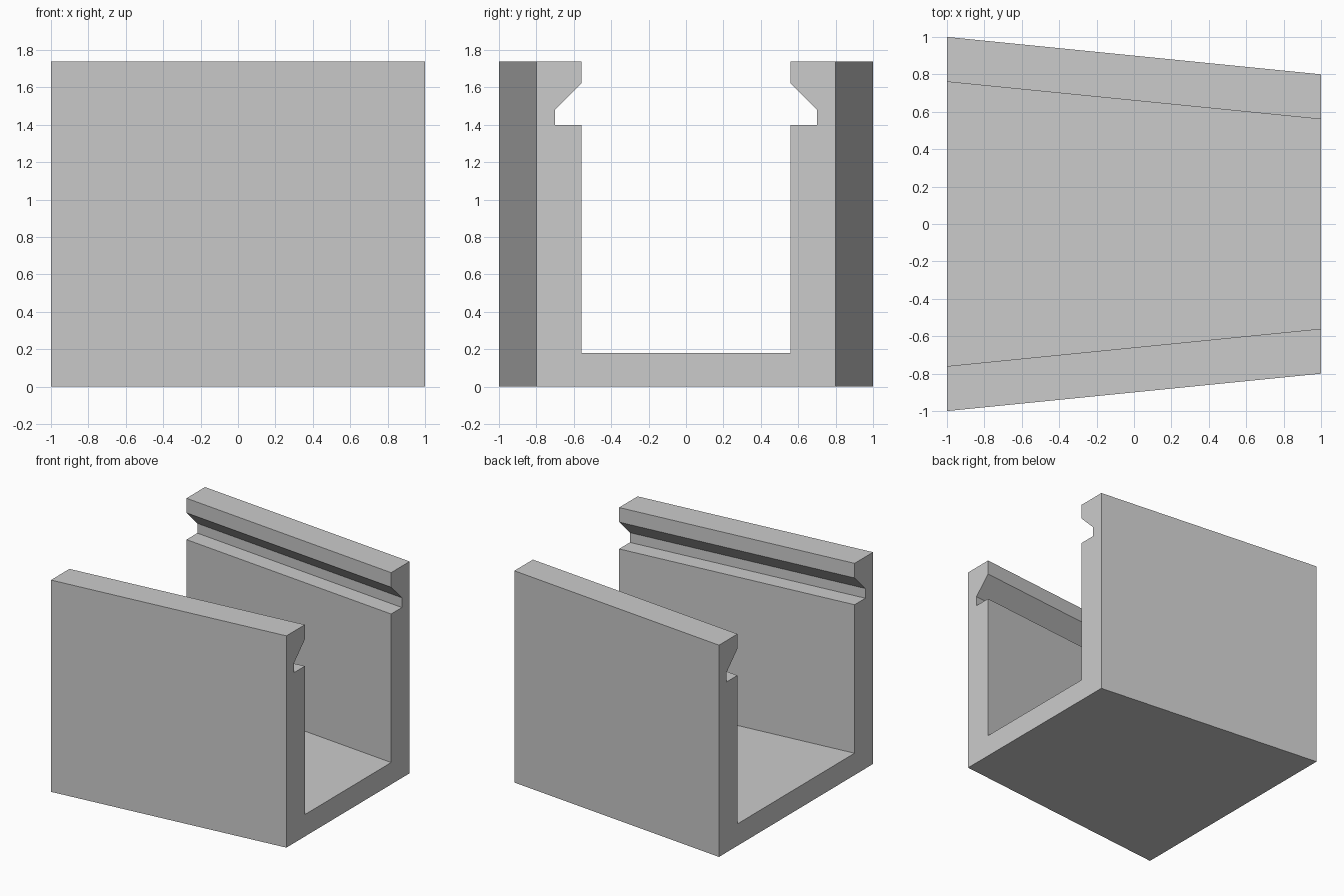
import bpy
import bmesh

if "Cube" in bpy.data.objects:
    bpy.data.objects.remove(bpy.data.objects["Cube"], do_unlink=True)

HEIGHT = 1.74
FLOOR = 0.18
NARROW, WIDE = 0.80, 1.00   # outer half width at the +x and -x ends

# Plain grey material
grey = bpy.data.materials.new("plain grey")
grey.use_nodes = True
colour = (0.6, 0.6, 0.6, 1)
grey.diffuse_color = colour
grey.node_tree.nodes["Principled BSDF"].inputs["Base Color"].default_value = colour

# Half section from outer bottom to inner floor: (inset from outer face, height)
half = [(0, 0), (0, HEIGHT), (0.24, HEIGHT), (0.24, 1.62), (0.10, 1.48),
        (0.10, 1.40), (0.24, 1.40), (0.24, FLOOR)]


def section(bm, x, outer):
    """Closed channel section, mirrored across y = 0."""
    right = [(outer - inset, z) for inset, z in half]
    left = [(-y, z) for y, z in reversed(right)]
    return [bm.verts.new((x, y, z)) for y, z in right + left]


# Tapered channel with a slanted lid groove along each wall
bm = bmesh.new()
wide_end = section(bm, -1, WIDE)
narrow_end = section(bm, 1, NARROW)
bm.faces.new(wide_end)
bm.faces.new(narrow_end)
count = len(wide_end)
for i in range(count):
    j = (i + 1) % count
    bm.faces.new((wide_end[i], wide_end[j], narrow_end[j], narrow_end[i]))
bmesh.ops.recalc_face_normals(bm, faces=bm.faces[:])

mesh = bpy.data.meshes.new("tapered_grooved_channel")
bm.to_mesh(mesh)
bm.free()
mesh.materials.append(grey)
channel = bpy.data.objects.new("tapered_grooved_channel", mesh)
bpy.context.collection.objects.link(channel)
